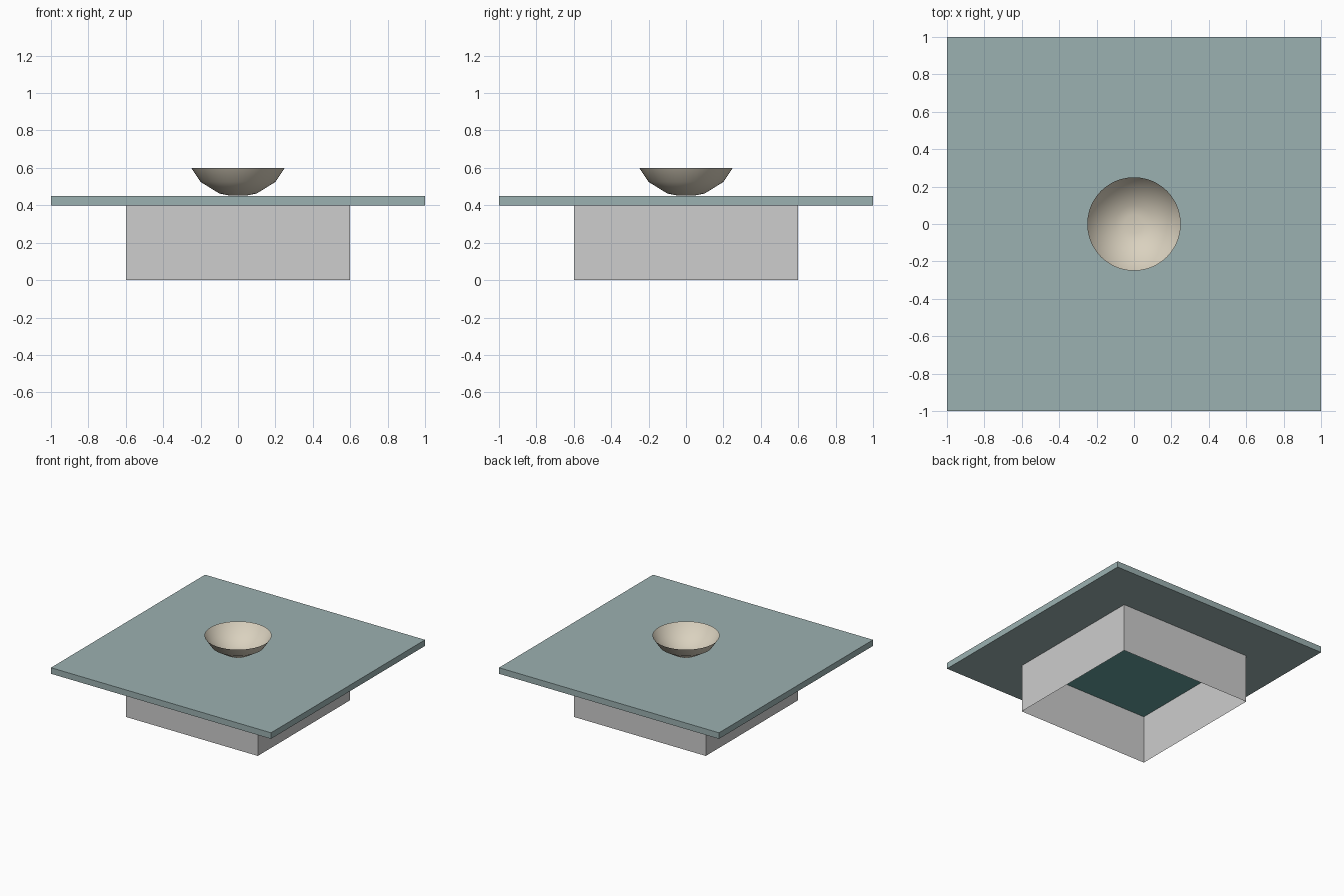
import bpy, bmesh, math
from mathutils import Matrix

cube = bpy.data.objects.get("Cube")
if cube:
    bpy.data.objects.remove(cube, do_unlink=True)


def material(name, rgb):
    m = bpy.data.materials.new(name)
    m.use_nodes = True
    m.diffuse_color = (*rgb, 1)
    m.node_tree.nodes["Principled BSDF"].inputs["Base Color"].default_value = (*rgb, 1)
    return m


def finish(name, bm, *mats):
    mesh = bpy.data.meshes.new(name)
    bm.to_mesh(mesh)
    bm.free()
    for m in mats:
        mesh.materials.append(m)
    obj = bpy.data.objects.new(name, mesh)
    bpy.context.collection.objects.link(obj)
    return obj


def box(width, bottom, top):
    bm = bmesh.new()
    place = Matrix.Translation((0, 0, (bottom + top) / 2))
    scale = Matrix.Diagonal((width, width, top - bottom, 1))
    bmesh.ops.create_cube(bm, size=1, matrix=place @ scale)
    bm.normal_update()
    return bm


grey = material("light grey", (0.61, 0.61, 0.61))
sage = material("grey teal", (0.33, 0.44, 0.44))
teal = material("deep teal", (0.13, 0.35, 0.335))
cream = material("warm cream", (0.70, 0.64, 0.52))

# Table top
finish("table_top", box(2, 0.4, 0.45), sage)

# Hollow base, open underneath, with a teal ceiling
base = box(1.2, 0, 0.398)
for face in base.faces:
    face.material_index = 1 if face.normal.z > 0.5 else 0
bmesh.ops.delete(base, geom=[f for f in base.faces if f.normal.z < -0.5],
                 context="FACES_ONLY")
finish("base", base, grey, teal)

# Thin bowl turned from a profile
profile = [(0, 0.452), (0.05, 0.453), (0.1, 0.463), (0.2, 0.525), (0.25, 0.6)]
bowl = bmesh.new()
verts = [bowl.verts.new((r, 0, z)) for r, z in profile]
edges = [bowl.edges.new(pair) for pair in zip(verts, verts[1:])]
bmesh.ops.spin(bowl, geom=verts + edges, cent=(0, 0, 0), axis=(0, 0, 1),
               angle=math.tau, steps=48)
bmesh.ops.remove_doubles(bowl, verts=bowl.verts, dist=0.0005)
bmesh.ops.recalc_face_normals(bowl, faces=bowl.faces)
for face in bowl.faces:
    face.smooth = True
finish("bowl", bowl, cream)
